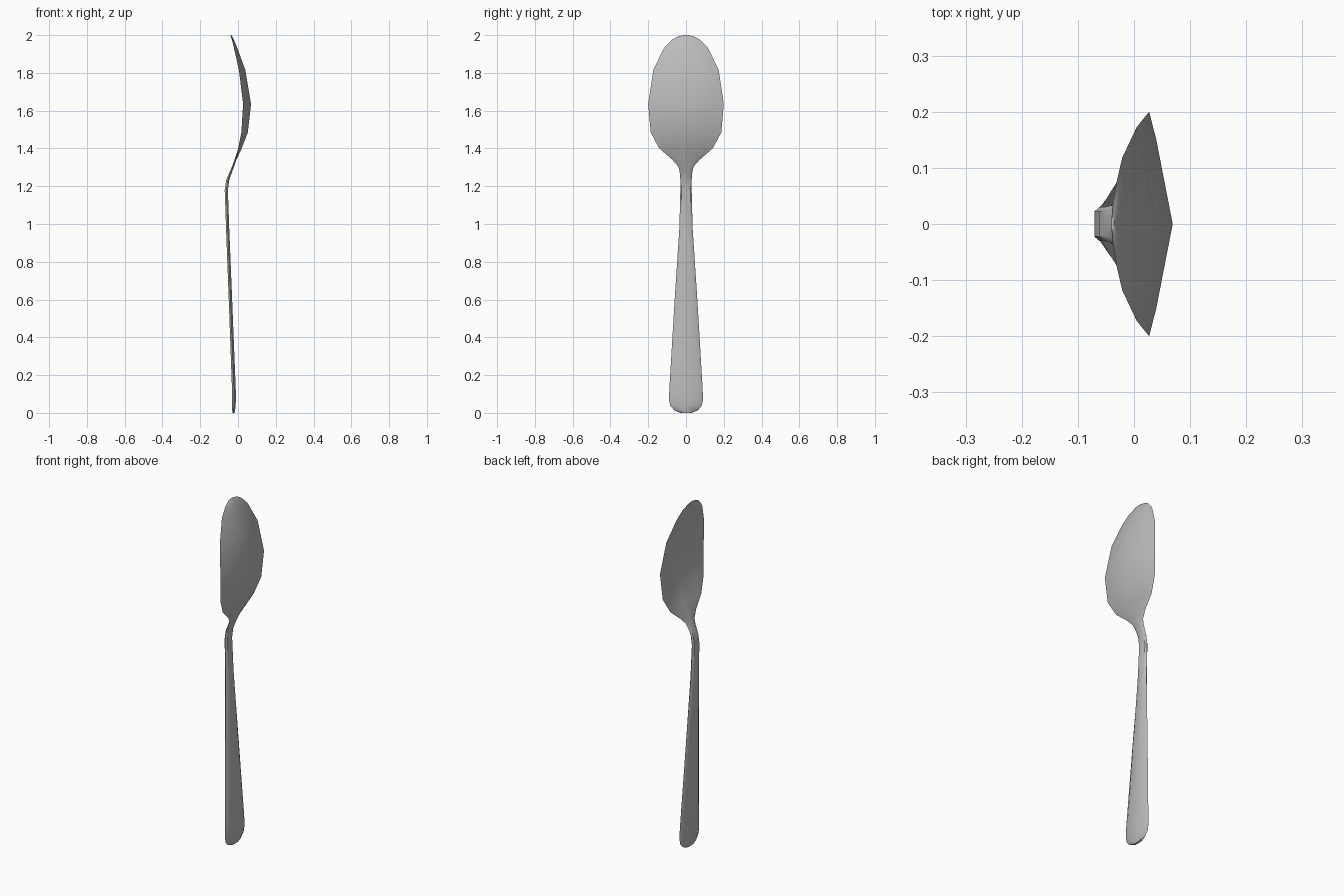
import bpy, bmesh

# Brushed steel colour
steel = bpy.data.materials.new("steel_grey")
steel.diffuse_color = (0.5, 0.5, 0.5, 1)

# Stations from handle end to bowl tip:
# height, half width, centre x, rim x, thickness
stations = [
    (0.000, 0.030, -0.024, -0.024, 0.012),
    (0.013, 0.062, -0.023, -0.023, 0.015),
    (0.036, 0.083, -0.022, -0.022, 0.018),
    (0.070, 0.090, -0.021, -0.021, 0.020),
    (0.130, 0.088, -0.022, -0.022, 0.020),
    (0.600, 0.060, -0.040, -0.040, 0.018),
    (0.980, 0.035, -0.055, -0.055, 0.017),
    (1.180, 0.030, -0.062, -0.062, 0.017),
    (1.235, 0.030, -0.054, -0.054, 0.016),
    (1.280, 0.034, -0.036, -0.036, 0.013),
    (1.305, 0.041, -0.026, -0.026, 0.011),
    (1.340, 0.072, -0.013, -0.014, 0.009),
    (1.400, 0.141, 0.016, 0.001, 0.007),
    (1.485, 0.187, 0.049, 0.018, 0.006),
    (1.635, 0.200, 0.066, 0.027, 0.006),
    (1.815, 0.173, 0.036, 0.005, 0.006),
    (1.930, 0.118, -0.006, -0.021, 0.006),
    (1.975, 0.075, -0.024, -0.031, 0.006),
    (1.994, 0.040, -0.034, -0.037, 0.005),
    (2.000, 0.012, -0.038, -0.038, 0.004),
]

# Cross-section: (fraction of half width, side of the thickness)
section = [(-1, 0), (-0.75, -1), (0, -1), (0.75, -1),
           (1, 0), (0.75, 1), (0, 1), (-0.75, 1)]

# Loft handle and bowl as one continuous piece
bm = bmesh.new()
rings = []
for z, w, xc, xr, th in stations:
    rings.append([bm.verts.new((xc + (xr - xc) * abs(f) + s * th / 2, f * w, z))
                  for f, s in section])
n = len(section)
for a, b in zip(rings, rings[1:]):
    for i in range(n):
        j = (i + 1) % n
        bm.faces.new((a[i], a[j], b[j], b[i]))
bm.faces.new(rings[0])
bm.faces.new(rings[-1])
bmesh.ops.recalc_face_normals(bm, faces=bm.faces)

mesh = bpy.data.meshes.new("spoon")
bm.to_mesh(mesh)
bm.free()
mesh.materials.append(steel)
spoon = bpy.data.objects.new("spoon", mesh)
bpy.context.collection.objects.link(spoon)

# Smooth shading with crisp rims
bpy.context.view_layer.objects.active = spoon
spoon.select_set(True)
bpy.ops.object.shade_smooth_by_angle(angle=0.7)
